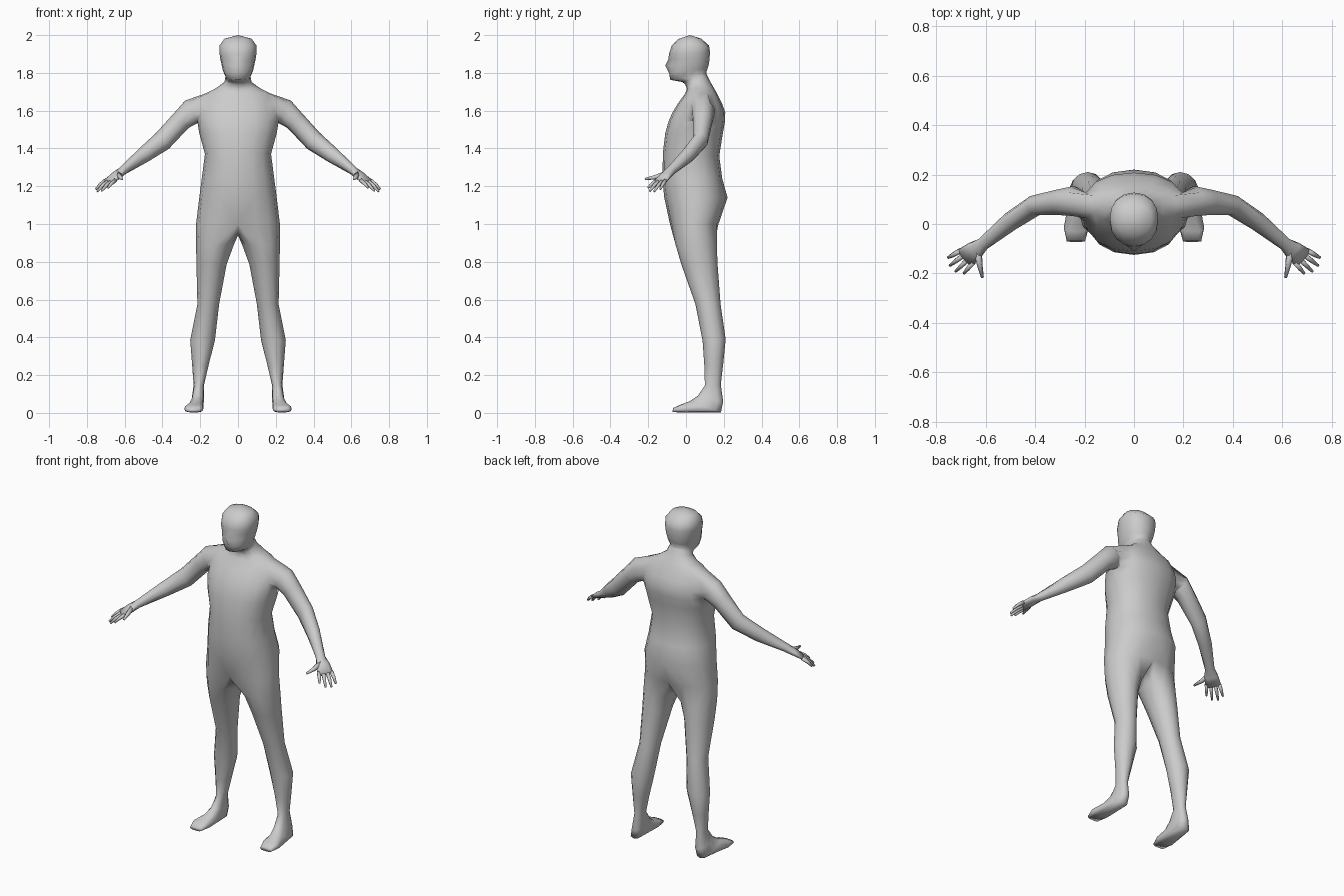
import bpy, bmesh, math
from mathutils import Vector

if "Cube" in bpy.data.objects:
    bpy.data.objects.remove(bpy.data.objects["Cube"])

K = 8                                    # segments in a half ring
bm = bmesh.new()


def spow(v, p):
    return math.copysign(abs(v) ** p, v)


def bridge(a, b, closed=True):
    """Quads between two rings of equal length."""
    n = len(a)
    for i in range(n if closed else n - 1):
        j = (i + 1) % n
        bm.faces.new((a[i], a[j], b[j], b[i]))


def half_ring(w, yf, zf, yb, zb, nose=0.0, eye=0.0):
    """Half outline from front centre to back centre."""
    ring = []
    for k in range(K + 1):
        t = math.pi * k / K
        s = (1 - spow(math.cos(t), 0.9)) / 2
        x = 0.0 if k in (0, K) else w * math.sin(t) ** 0.9
        y = yf + (yb - yf) * s + (nose if k == 0 else eye if k == 1 else 0)
        ring.append(bm.verts.new((x, y, zf + (zb - zf) * s)))
    return ring


def leg_ring(x0, x1, yf, zf, yb, zb, p=1.0):
    """Closed 12-sided ring set by its front and back points."""
    ring = []
    for k in range(12):
        a = math.radians(-120 + 30 * k)
        s = (1 + spow(math.sin(a), p)) / 2
        x = (x0 + x1) / 2 + (x1 - x0) / 2 * spow(math.cos(a), p)
        ring.append(bm.verts.new((x, yf + (yb - yf) * s, zf + (zb - zf) * s)))
    return ring


def limb_ring(c, d, side, ru, rv, n):
    """Ring across direction d, starting at its underside."""
    d = Vector(d).normalized()
    side = Vector(side)
    side = (side - d * side.dot(d)).normalized()
    up = d.cross(side)
    return [bm.verts.new(Vector(c) - up * ru * math.cos(2 * math.pi * i / n)
                         + side * rv * math.sin(2 * math.pi * i / n)) for i in range(n)]


# Torso, neck and head: width, front y/z, back y/z, nose and eye offsets
trunk = [half_ring(*r) for r in [
    (.222, -.085, 1.00, .172, 1.00),
    (.205, -.115, 1.14, .220, 1.14),
    (.192, -.125, 1.24, .192, 1.24),
    (.175, -.122, 1.38, .176, 1.36),
    (.205, -.110, 1.48, .195, 1.48),
    (.215, -.092, 1.545, .206, 1.54),
    (.210, -.072, 1.59, .208, 1.59),
    (.200, -.045, 1.635, .192, 1.635),
    (.175, -.005, 1.69, .165, 1.69),
    (.120, .005, 1.715, .148, 1.72),
    (.072, -.005, 1.74, .125, 1.76),
    (.068, -.020, 1.752, .110, 1.79),
    (.067, -.083, 1.763, .107, 1.80),
    (.080, -.090, 1.80, .115, 1.825),
    (.087, -.090, 1.838, .122, 1.85, -.02, 0),
    (.094, -.086, 1.872, .125, 1.88, -.008, .008),
    (.098, -.090, 1.90, .127, 1.91),
    (.098, -.075, 1.945, .122, 1.945),
    (.072, -.040, 1.98, .080, 1.982)]]
LOW, TOP = 5, 8                          # armhole rows; columns 3 to 5
for r in range(len(trunk) - 1):
    a, b = trunk[r], trunk[r + 1]
    for k in range(K):
        if not (LOW <= r < TOP and k in (3, 4)):
            bm.faces.new((a[k], a[k + 1], b[k + 1], b[k]))
crown = bm.verts.new((0, .02, 2.0))
for k in range(K):
    bm.faces.new((trunk[-1][k], trunk[-1][k + 1], crown))

# Leg and foot, growing from the hip outline plus a crotch seam
ring = trunk[0] + [bm.verts.new(c) for c in
                   ((0, .11, .955), (0, .045, .94), (0, -.025, .955))]
for r in [(.022, .222, -.055, .89, .163, .89),
          (.060, .220, -.025, .787, .167, .787),
          (.100, .215, .050, .575, .183, .575),
          (.122, .253, .088, .38, .210, .39),
          (.155, .243, .097, .25, .197, .26),
          (.180, .235, .100, .145, .184, .15),
          (.180, .245, .062, .09, .197, .06, .8),
          (.183, .262, .020, .062, .185, .003, .7),
          (.183, .284, -.030, .043, .000, .002, .65),
          (.198, .272, -.068, .026, -.072, .004, .65)]:
    nxt = leg_ring(*r)
    bridge(ring, nxt)
    ring = nxt
bm.faces.new(ring)

# Arm and palm, growing from the armhole
rows = trunk[LOW:TOP + 1]
ring = ([rows[0][4]] + [r[5] for r in rows] + [rows[-1][4]]
        + [r[3] for r in reversed(rows)])
Y = (0, 1, 0)
PALM = (.75, .66, 0)
for c, d, side, ru, rv in [
        ((.245, .092, 1.595), (.85, 0, -.5), Y, .068, .062),
        ((.300, .088, 1.548), (.72, 0, -.69), Y, .055, .054),
        ((.400, .075, 1.440), (.75, -.3, -.58), Y, .054, .042),
        ((.500, .010, 1.365), (.72, -.5, -.45), Y, .042, .038),
        ((.610, -.080, 1.283), (.65, -.5, -.5), (.3, .95, 0), .024, .027),
        ((.645, -.108, 1.256), (.65, -.5, -.5), PALM, .020, .040),
        ((.685, -.138, 1.224), (.65, -.5, -.5), PALM, .012, .046)]:
    nxt = limb_ring(c, d, side, ru, rv, 10)
    bridge(ring, nxt)
    ring = nxt
bm.faces.new(ring)


def digit(points, radii):
    """Tapered finger through the given points."""
    pts = [Vector(p) for p in points]
    prev = None
    for i, (p, r) in enumerate(zip(pts, radii)):
        d = pts[min(i + 1, len(pts) - 1)] - pts[max(i - 1, 0)]
        cur = limb_ring(p, d, PALM, r, r, 6)
        if prev:
            bridge(prev, cur)
        else:
            bm.faces.new(cur)
        prev = cur
    bm.faces.new(prev)


# Four fingers and a thumb
for t, tip in [(-.035, (.688, -.200, 1.192)), (-.012, (.722, -.192, 1.175)),
               (.012, (.745, -.168, 1.172)), (.035, (.752, -.136, 1.184))]:
    base = Vector((.677, -.132, 1.230)) + Vector(PALM) * t
    tip = Vector(tip)
    digit((base, base.lerp(tip, .55) + Vector((0, 0, .004)), tip), (.012, .010, .006))
digit(((.632, -.105, 1.265), (.624, -.165, 1.247), (.613, -.217, 1.238)),
      (.017, .012, .006))

# Finish the half body and mirror it
bmesh.ops.recalc_face_normals(bm, faces=bm.faces)
for f in bm.faces:
    f.smooth = True
mesh = bpy.data.meshes.new("body")
bm.to_mesh(mesh)
bm.free()
body = bpy.data.objects.new("body", mesh)
bpy.context.collection.objects.link(body)
grey = bpy.data.materials.new("light grey")
grey.diffuse_color = (.6, .6, .6, 1)
grey.use_nodes = True
grey.node_tree.nodes["Principled BSDF"].inputs["Base Color"].default_value = grey.diffuse_color
mesh.materials.append(grey)
mirror = body.modifiers.new("mirror", 'MIRROR')
mirror.use_clip = True
mirror.merge_threshold = .001
